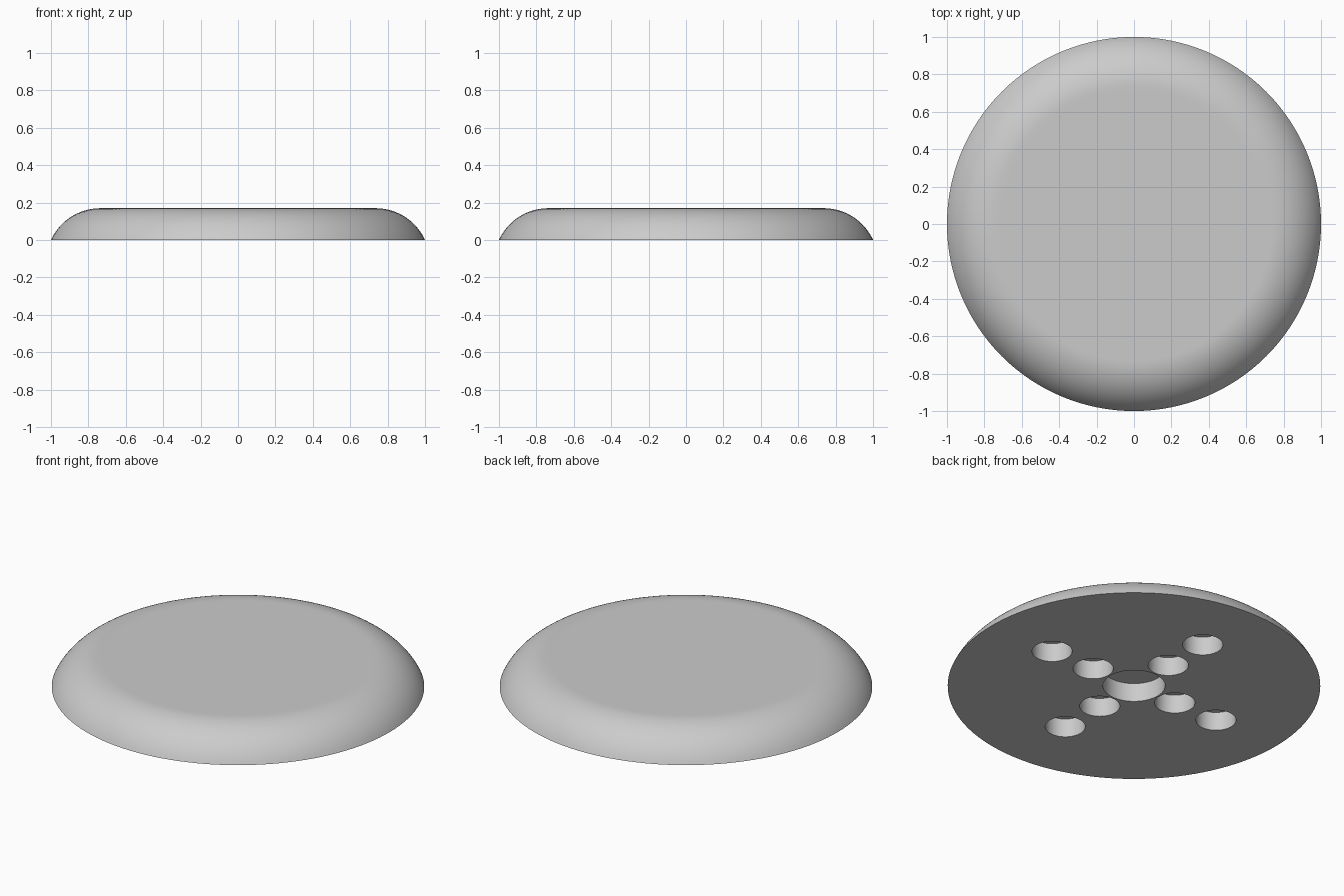
import bpy, bmesh
from math import pi, sin, cos, atan2, radians
from mathutils import Matrix

if "Cube" in bpy.data.objects:
    bpy.data.objects.remove(bpy.data.objects["Cube"], do_unlink=True)

HEIGHT = 0.17        # thickness of the disc
FLAT_RADIUS = 0.735  # where the flat top meets the rounded rim
HOLE_DEPTH = 0.11
SEGMENTS = 128

# Single grey material
grey = bpy.data.materials.new("light_grey")
grey.use_nodes = True
colour = (0.6, 0.6, 0.6, 1)
grey.diffuse_color = colour
grey.node_tree.nodes["Principled BSDF"].inputs["Base Color"].default_value = colour


def make_object(name, bm):
    bmesh.ops.recalc_face_normals(bm, faces=bm.faces)
    mesh = bpy.data.meshes.new(name)
    bm.to_mesh(mesh)
    bm.free()
    mesh.materials.append(grey)
    obj = bpy.data.objects.new(name, mesh)
    bpy.context.collection.objects.link(obj)
    return obj


# Disc: flat base, circular-arc rim tangent to the flat top
rim_width = 1 - FLAT_RADIUS
sweep = 2 * atan2(HEIGHT, rim_width)
arc_radius = rim_width / sin(sweep)
steps = 18
profile = [(0, 0), (1, 0)]
for i in range(steps - 1, -1, -1):
    a = sweep * i / steps
    profile.append((FLAT_RADIUS + arc_radius * sin(a),
                    HEIGHT - arc_radius * (1 - cos(a))))
profile += [(FLAT_RADIUS - 0.02, HEIGHT), (0, HEIGHT)]

bm = bmesh.new()
verts = [bm.verts.new((r, 0, z)) for r, z in profile]
edges = [bm.edges.new(pair) for pair in zip(verts, verts[1:])]
bmesh.ops.spin(bm, geom=verts + edges, cent=(0, 0, 0), axis=(0, 0, 1),
               angle=2 * pi, steps=SEGMENTS, use_merge=False)
bmesh.ops.remove_doubles(bm, verts=bm.verts, dist=0.0001)
disc = make_object("disc_body", bm)

# Cutter: one central socket and a cross of smaller holes
holes = [(0, 0, 0.167)]
for quarter in range(4):
    a = quarter * pi / 2
    holes += [(d * cos(a), d * sin(a), 0.108) for d in (0.286, 0.574)]

bm = bmesh.new()
for x, y, r in holes:
    bmesh.ops.create_cone(bm, cap_ends=True, segments=64, radius1=r, radius2=r,
                          depth=2 * HOLE_DEPTH,
                          matrix=Matrix.Translation((x, y, 0)))
cutter = make_object("hole_cutter", bm)
cutter.hide_render = True

# Cut the blind holes into the underside
bpy.context.view_layer.objects.active = disc
disc.select_set(True)
cut = disc.modifiers.new("holes", 'BOOLEAN')
cut.operation = 'DIFFERENCE'
cut.solver = 'EXACT'
cut.object = cutter
bpy.ops.object.modifier_apply(modifier=cut.name)
bpy.data.objects.remove(cutter, do_unlink=True)

# Smooth rim and hole walls, crisp edges
bpy.ops.object.shade_smooth_by_angle(angle=radians(30))
